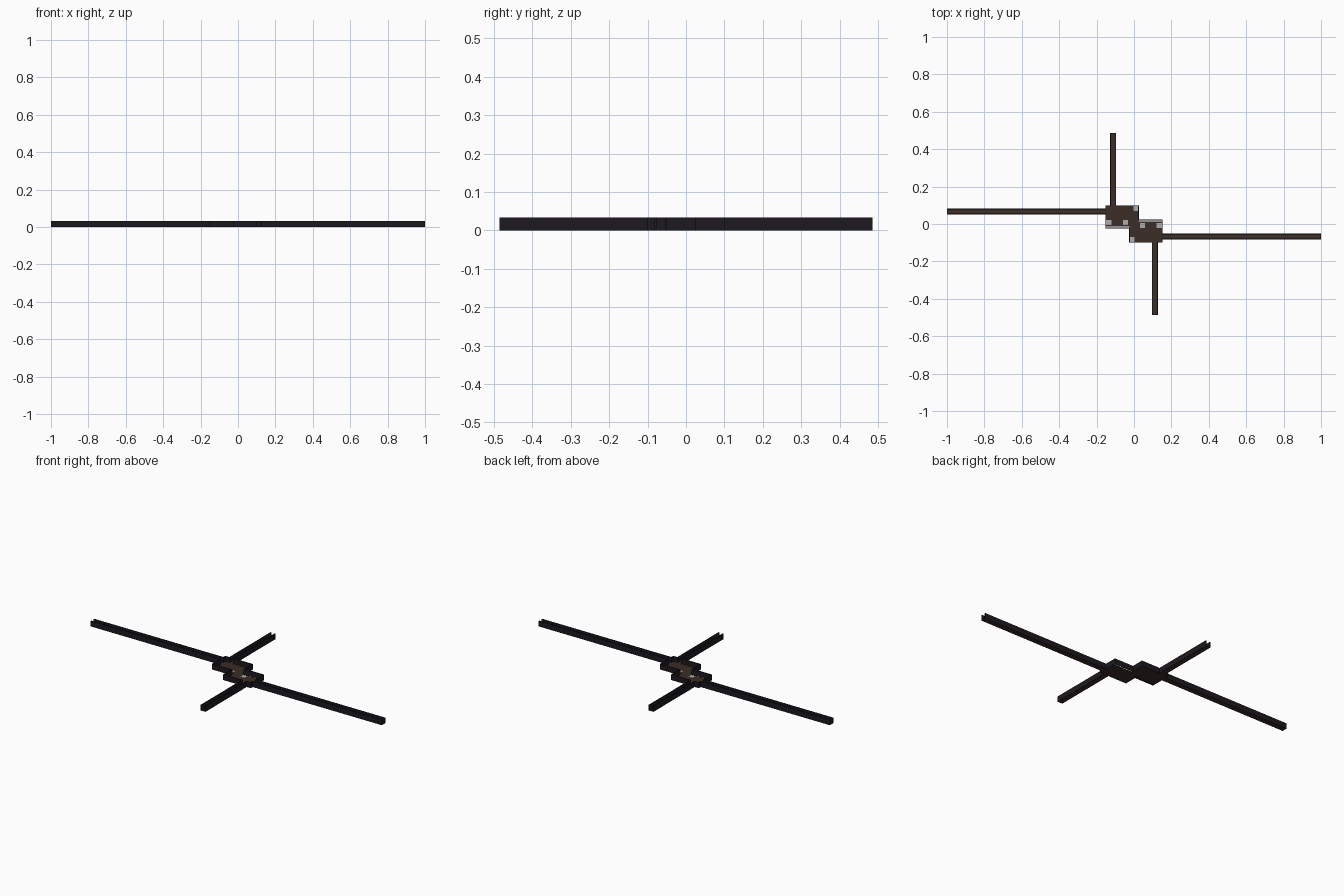
import bpy, bmesh
from mathutils import Vector

if "Cube" in bpy.data.objects:
    bpy.data.objects.remove(bpy.data.objects["Cube"])

H, T, F = 0.033, 0.005, 0.003   # wall height, wall thickness, floor thickness
CY, CX, W = 0.066, 0.111, 0.0135  # corridor centre lines and half width

def material(name, rgb):
    m = bpy.data.materials.new(name)
    m.diffuse_color = (*rgb, 1)
    m.use_nodes = True
    m.node_tree.nodes["Principled BSDF"].inputs["Base Color"].default_value = m.diffuse_color
    return m

brown = material("floor_brown", (0.045, 0.026, 0.019))
dark = material("wall_dark", (0.012, 0.010, 0.014))
grey = material("tile_grey", (0.42, 0.42, 0.42))

def boxes(name, bounds, mat):
    """One object from boxes given as x0, x1, y0, y1, z0, z1."""
    bm = bmesh.new()
    for x0, x1, y0, y1, z0, z1 in bounds:
        vs = bmesh.ops.create_cube(bm, size=1)["verts"]
        bmesh.ops.scale(bm, vec=(x1 - x0, y1 - y0, z1 - z0), verts=vs)
        bmesh.ops.translate(bm, vec=((x0 + x1) / 2, (y0 + y1) / 2, (z0 + z1) / 2), verts=vs)
    me = bpy.data.meshes.new(name)
    bm.to_mesh(me)
    bm.free()
    me.materials.append(mat)
    ob = bpy.data.objects.new(name, me)
    bpy.context.collection.objects.link(ob)
    return ob

def turned(b):
    """Half turn about the centre of the plan."""
    x0, x1, y0, y1, z0, z1 = b
    return (-x1, -x0, -y1, -y0, z0, z1)

def wall_run(path):
    h = T / 2
    return [(min(a[0], b[0]) - h, max(a[0], b[0]) + h,
             min(a[1], b[1]) - h, max(a[1], b[1]) + h, 0, H)
            for a, b in zip(path, path[1:])]

# Outline of half the plan, from corridor mouth to corridor mouth
E, N = 1 - T / 2, 0.486 - T / 2
RX, RY, IX, IY = 0.151, 0.0975, 0.025, 0.022
outer = [(-E, CY + W), (-RX, CY + W), (-RX, RY), (-CX - W, RY), (-CX - W, N)]
inner = [(-CX + W, N), (-CX + W, RY), (IX, RY), (IX, IY), (RX, IY),
         (RX, -CY + W), (E, -CY + W)]
walls = wall_run(outer) + wall_run(inner)

# Floors sit inside the walls
room = (-RX, IX, -IY * 0.6, RY, 0, F)
west_hall = (-1, -RX, CY - W, CY + W, 0, F)
north_hall = (-CX - W, -CX + W, RY, 0.486, 0, F)

# Grey floor tiles
tiles = [(x - .0135, x + .0135, y - .0135, y + .0135, F, F + .002)
         for x, y in ((-.135, .008), (-.045, .008), (.01, .083))]

for side, f in (("north_west", lambda b: b), ("south_east", turned)):
    boxes(side + "_walls", [f(b) for b in walls], dark)
    boxes(side + "_room_floor", [f(room)], brown)
    boxes(side + "_long_hall_floor", [f(west_hall)], brown)
    boxes(side + "_short_hall_floor", [f(north_hall)], brown)
    boxes(side + "_floor_tiles", [f(b) for b in tiles], grey)
